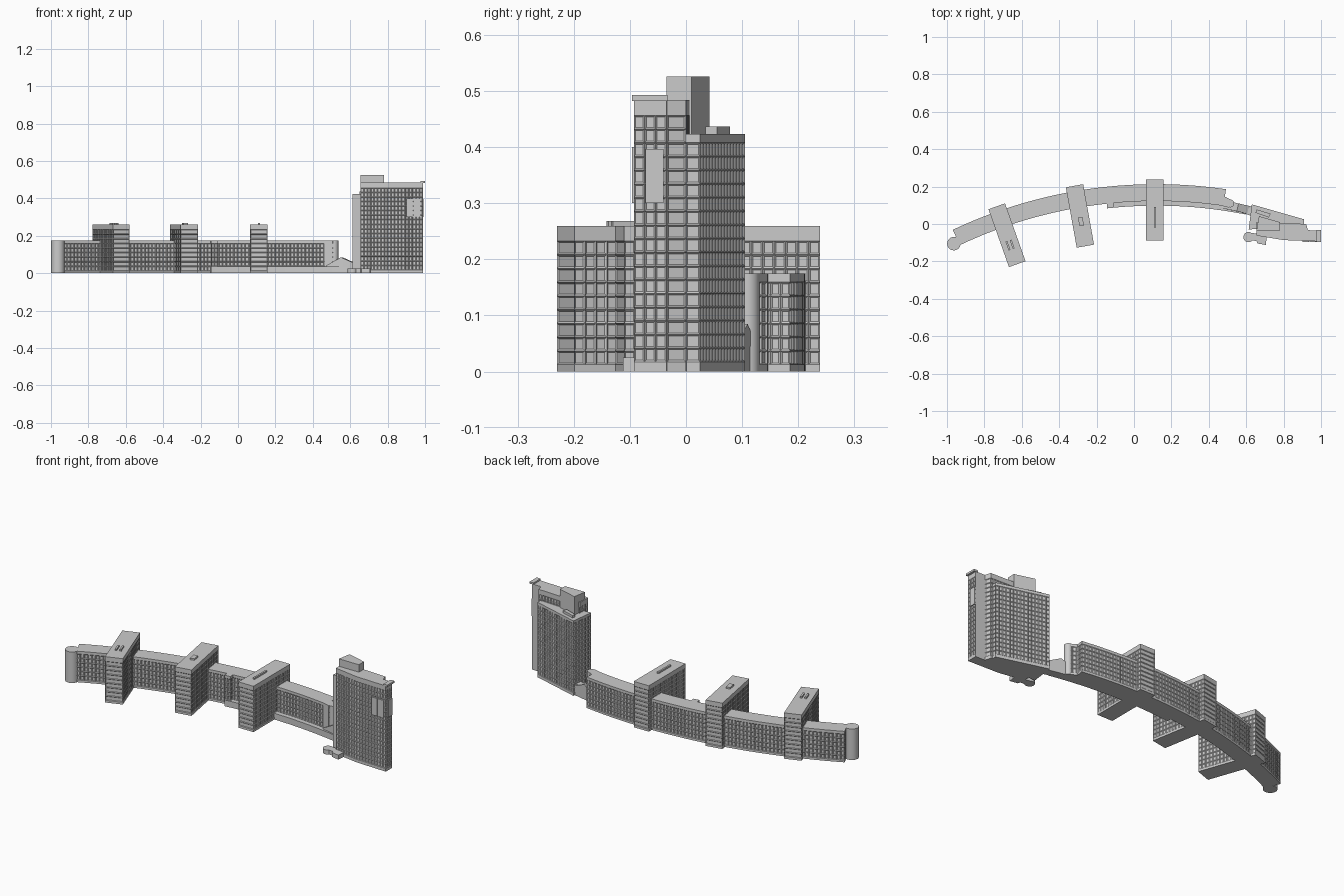
import bpy, bmesh, math
from mathutils import Vector, Matrix

if "Cube" in bpy.data.objects:
    bpy.data.objects.remove(bpy.data.objects["Cube"])

CX, CY = 0.12, -2.337   # centre of the long arc


def finish(name, bm, smooth=False):
    me = bpy.data.meshes.new(name)
    bm.to_mesh(me)
    bm.free()
    ob = bpy.data.objects.new(name, me)
    bpy.context.collection.objects.link(ob)
    if smooth:
        bpy.ops.object.select_all(action='DESELECT')
        ob.select_set(True)
        bpy.context.view_layer.objects.active = ob
        bpy.ops.object.shade_smooth_by_angle(angle=math.radians(35))
    return ob


def building(name, outline, top, floors, bays, base=0.0125, pitch=0.0245, frame=0.0045):
    """Block on a counter-clockwise outline, every bay holding a recessed window.
    bays is a spacing, or a list of window counts per edge (0 = blank wall)."""
    bm = bmesh.new()
    ring, blank = [], []
    for i, a in enumerate(outline):
        a, b = Vector(a), Vector(outline[(i + 1) % len(outline)])
        n = bays[i] if isinstance(bays, list) else round((b - a).length / bays)
        for k in range(max(n, 1)):
            ring.append(a.lerp(b, k / max(n, 1)))
            blank.append(n == 0)
    levels = [0] + [base + pitch * f for f in range(floors + 1)] + [top]
    rows = [[bm.verts.new((p.x, p.y, z)) for p in ring] for z in levels]
    cells, n = [], len(ring)
    for r in range(len(levels) - 1):
        for i in range(n):
            j = (i + 1) % n
            f = bm.faces.new((rows[r][i], rows[r][j], rows[r + 1][j], rows[r + 1][i]))
            if 0 < r <= floors and not blank[i]:
                cells.append(f)
    bm.faces.new(rows[-1])
    bm.faces.new(rows[0][::-1])
    bm.normal_update()
    bmesh.ops.inset_individual(bm, faces=cells, thickness=frame, depth=-0.003)
    return finish(name, bm)


def prism(name, pts, vec, smooth=False):
    bm = bmesh.new()
    f = bm.faces.new([bm.verts.new(p) for p in pts])
    res = bmesh.ops.extrude_face_region(bm, geom=[f])
    bmesh.ops.translate(bm, vec=vec, verts=[g for g in res['geom'] if isinstance(g, bmesh.types.BMVert)])
    bmesh.ops.recalc_face_normals(bm, faces=bm.faces[:])
    return finish(name, bm, smooth)


def plan(name, outline, z0, z1, smooth=False):
    return prism(name, [(x, y, z0) for x, y in outline], (0, 0, z1 - z0), smooth)


def rect(x0, x1, y0, y1):
    return [(x0, y0), (x1, y0), (x1, y1), (x0, y1)]


def circle(x, y, r, n=24):
    return [(x + r * math.cos(2 * math.pi * i / n), y + r * math.sin(2 * math.pi * i / n)) for i in range(n)]


def arc_band(r0, r1, x0, x1, n):
    a0, a1 = (math.asin((x - CX) / ((r0 + r1) / 2)) for x in (x0, x1))
    ang = [a0 + (a1 - a0) * i / n for i in range(n + 1)]
    arc = lambda r, s: [(CX + r * math.sin(a), CY + r * math.cos(a)) for a in s]
    return arc(r0, ang) + arc(r1, ang[::-1])


def turned(pts, cx, cy, deg):
    m = Matrix.Rotation(math.radians(deg), 2)
    return [tuple(m @ Vector(p) + Vector((cx, cy))) for p in pts]


# long curved slab, its round left end and its stepped right end
building("curved_slab", arc_band(2.46, 2.55, -0.95, 0.485, 72), 0.175, 6, 0.02)
plan("left_round_end", circle(-0.963, -0.105, 0.036), 0, 0.175, True)
building("right_end_bay", [(0.46, 0.1), (0.505, 0.088), (0.53, 0.1), (0.525, 0.125), (0.49, 0.145), (0.46, 0.15)],
         0.175, 6, [0, 1, 1, 2, 0, 0])
plan("right_stair_drum", circle(0.515, 0.11, 0.021), 0, 0.175, True)

# low podium along the front of the slab, with its stair bay
plan("podium", arc_band(2.435, 2.47, -0.145, 0.6, 32), 0, 0.035)
building("front_stair_bay", arc_band(2.435, 2.47, -0.145, -0.11, 2), 0.175, 6, 0.02)

# three taller cross blocks with roof housings
for i, (x, y, deg, roof) in enumerate([
        (-0.679, -0.06, 19.5, [(-0.014, -0.055, 0.01, 0.05), (0.01, -0.055, 0.01, 0.05)]),
        (-0.289, 0.043, 10.2, [(0.0, -0.03, 0.024, 0.045)]),
        (0.112, 0.075, 0, [(0.0, -0.04, 0.01, 0.11)])]):
    building(f"cross_block_{i + 1}", turned(rect(-0.047, 0.047, -0.164, 0.164), x, y, deg),
             0.259, 9, [1, 16, 1, 16])
    for k, (u, v, w, d) in enumerate(roof):
        plan(f"roof_housing_{i + 1}_{k + 1}",
             turned(rect(u - w / 2, u + w / 2, v - d / 2, v + d / 2), x, y, deg), 0.258, 0.268)

# pitched link between slab and tower
prism("link_passage", [(0.47, 0.085, 0), (0.47, 0.085, 0.04), (0.55, 0.068, 0.085),
                       (0.61, 0.054, 0.058), (0.65, 0.045, 0.055), (0.65, 0.045, 0)], (0.009, 0.042, 0))
plan("link_landing", [(0.53, 0.075), (0.64, 0.04), (0.65, 0.075), (0.54, 0.11)], 0, 0.06)

# tower: lower back wing and taller front wing
building("tower_back_wing", [(0.613, -0.03), (0.91, 0.0), (0.91, 0.025), (0.63, 0.105)],
         0.423, 16, [0, 1, 15, 6], base=0.0175, pitch=0.0244, frame=0.004)
building("tower_front_wing", [(0.655, -0.062), (0.8, -0.086), (0.988, -0.093), (0.988, -0.035),
                              (0.93, -0.033), (0.92, 0.0), (0.655, 0.012)],
         0.484, 18, [8, 10, 3, 0, 1, 14, 3], base=0.0175, pitch=0.0244, frame=0.004)

# rooftop volumes of the tower
plan("penthouse", [(0.655, -0.035), (0.78, -0.035), (0.78, 0.01), (0.668, 0.042)], 0.42, 0.526)
plan("back_roof_housing", [(0.65, 0.06), (0.72, 0.035), (0.73, 0.055), (0.655, 0.078)], 0.42, 0.437)
plan("end_cornice", rect(0.975, 1.0, -0.096, -0.033), 0.482, 0.493)

# blank wall panels near the right edge of the tower
for k, (x0, x1) in enumerate([(0.9, 0.936), (0.939, 0.976)]):
    plan(f"front_panel_{k + 1}", rect(x0, x1, -0.096, -0.085), 0.3, 0.4)
plan("side_panel", rect(0.98, 0.992, -0.072, -0.04), 0.3, 0.397)

# entrance canopy at the foot of the tower
plan("canopy_round", circle(0.612, -0.07, 0.027), 0, 0.025, True)
plan("canopy", [(0.612, -0.088), (0.655, -0.09), (0.66, -0.104), (0.705, -0.112),
                (0.71, -0.06), (0.612, -0.045)], 0, 0.025)
